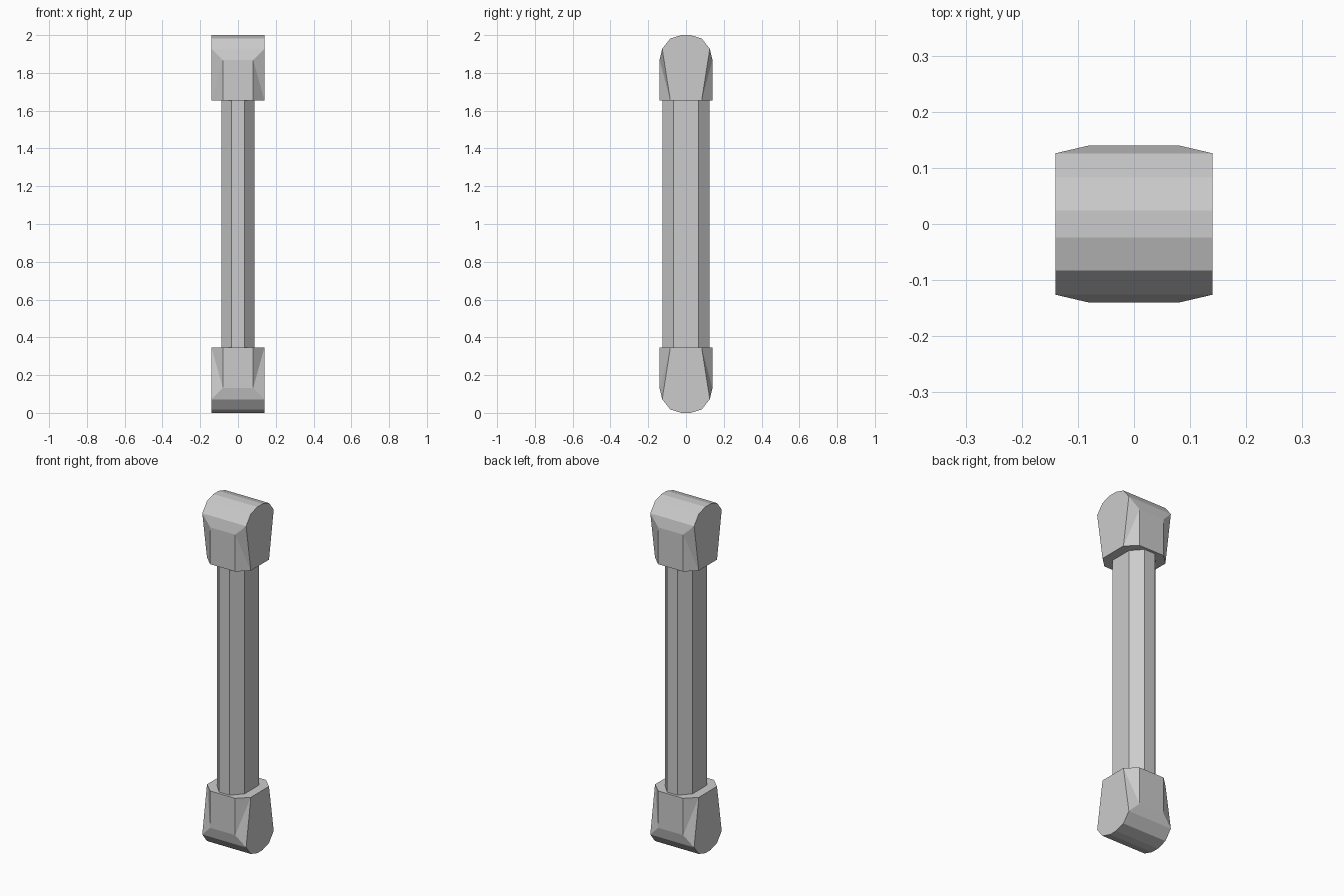
import bpy, bmesh

if "Cube" in bpy.data.objects:
    bpy.data.objects.remove(bpy.data.objects["Cube"])

grey = bpy.data.materials.new("light_grey")
grey.diffuse_color = (0.6, 0.6, 0.6, 1)
grey.use_nodes = True
grey.node_tree.nodes["Principled BSDF"].inputs["Base Color"].default_value = grey.diffuse_color


def make_object(name, bm):
    bmesh.ops.recalc_face_normals(bm, faces=bm.faces)
    mesh = bpy.data.meshes.new(name)
    bm.to_mesh(mesh)
    bm.free()
    mesh.materials.append(grey)
    obj = bpy.data.objects.new(name, mesh)
    bpy.context.collection.objects.link(obj)
    return obj


def octagon(hx, fx, hy, fy):
    # Outer half sizes hx, hy and half lengths of the flats fx, fy
    return [(hx, -fy), (hx, fy), (fx, hy), (-fx, hy),
            (-hx, fy), (-hx, -fy), (-fx, -hy), (fx, -hy)]


# Eight-sided shaft, running slightly into both caps
def shaft():
    bm = bmesh.new()
    ring = octagon(0.088, 0.034, 0.125, 0.065)
    base = bm.faces.new([bm.verts.new((x, y, 0.33)) for x, y in ring])
    top = bmesh.ops.extrude_face_region(bm, geom=[base])["geom"]
    verts = [g for g in top if isinstance(g, bmesh.types.BMVert)]
    bmesh.ops.translate(bm, verts=verts, vec=(0, 0, 1.34))
    # extruding leaves the base face in place as the lower end
    make_object("shaft", bm)


# End cap: octagonal collar blending into a rounded bar along x
def cap(name, flip):
    bm = bmesh.new()

    def vert(x, y, z):
        return bm.verts.new((x, y, 2 - z if flip else z))

    collar = [vert(x, y, 1.655) for x, y in octagon(0.14, 0.08, 0.14, 0.083)]
    bm.faces.new(collar)

    # Rounded profile, the same on both sides
    arc = [(-0.126, 1.928), (-0.083, 1.982), (-0.024, 2.0),
           (0.024, 2.0), (0.083, 1.982), (0.126, 1.928)]
    right = [vert(0.14, y, z) for y, z in arc]
    left = [vert(-0.14, y, z) for y, z in arc]
    for i in range(len(arc) - 1):
        bm.faces.new((right[i], right[i + 1], left[i + 1], left[i]))
    bm.faces.new([collar[0], collar[1]] + right[::-1])
    bm.faces.new([collar[5], collar[4]] + left[::-1])

    # Front and back: flat panel, sloped strip and two-part corner facets
    for y, k, cr, fr, fl, cl in ((-0.14, 0, 0, 7, 6, 5), (0.14, -1, 1, 2, 3, 4)):
        pr, pl = vert(0.08, y, 1.868), vert(-0.08, y, 1.868)
        bm.faces.new((collar[fr], collar[fl], pl, pr))
        bm.faces.new((pr, pl, left[k], right[k]))
        for corner, flat, panel, tip in ((cr, fr, pr, right[k]), (cl, fl, pl, left[k])):
            bm.faces.new((collar[corner], collar[flat], panel))
            bm.faces.new((collar[corner], panel, tip))
    make_object(name, bm)


shaft()
cap("top_cap", False)
cap("bottom_cap", True)
